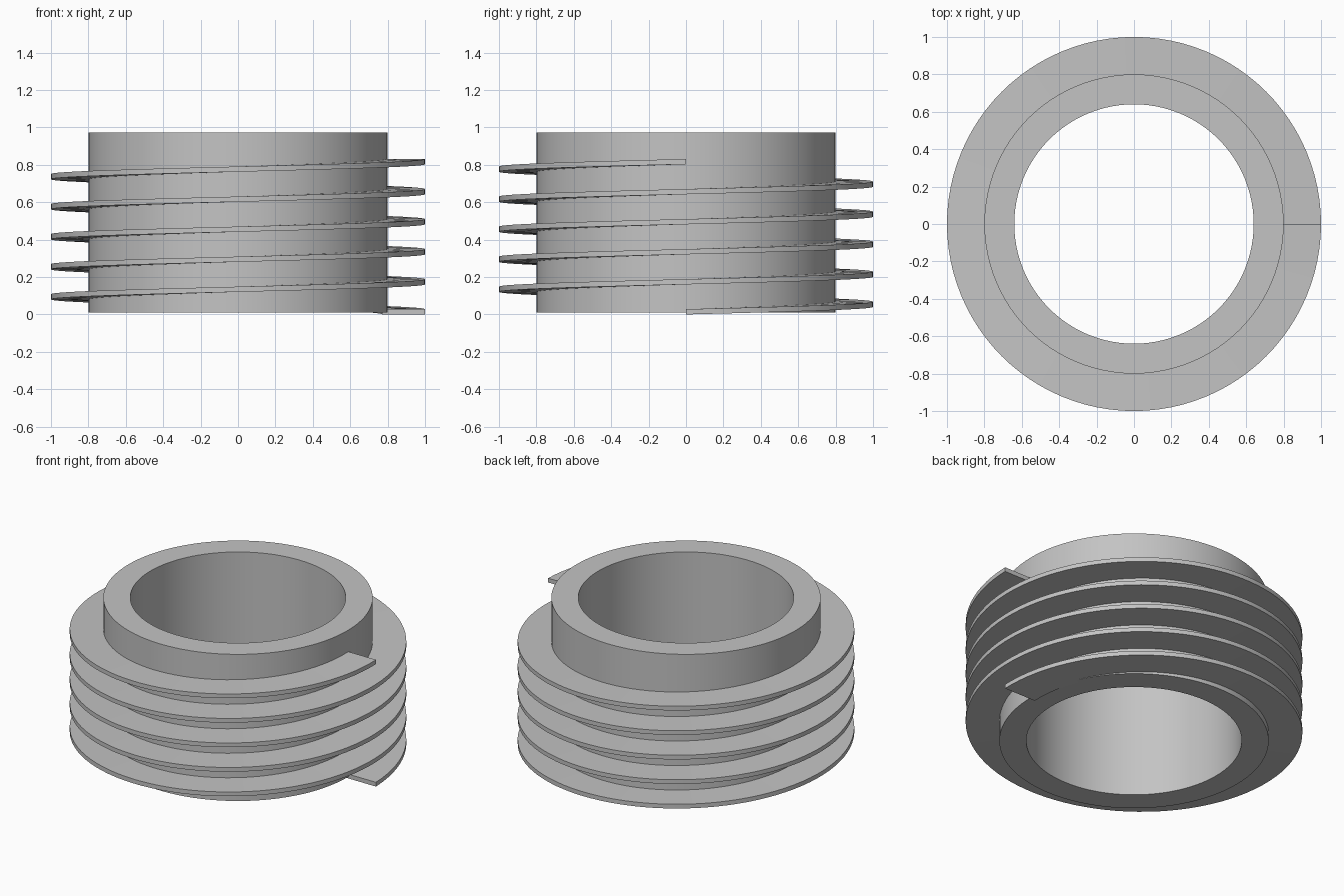
import bpy, bmesh, math

if "Cube" in bpy.data.objects:
    bpy.data.objects.remove(bpy.data.objects["Cube"], do_unlink=True)

GREY = (0.55, 0.55, 0.55, 1)
grey = bpy.data.materials.new("plain_grey")
grey.use_nodes = True
grey.diffuse_color = GREY
grey.node_tree.nodes["Principled BSDF"].inputs["Base Color"].default_value = GREY

SEGMENTS = 96


def sweep(name, profile, turns=1, rise=0.0):
    """Turn a closed (radius, height) profile about z; a rise makes a capped helix."""
    bm = bmesh.new()
    steps = SEGMENTS * turns
    closed = rise == 0
    rings = []
    for i in range(steps if closed else steps + 1):
        a = math.tau * i / SEGMENTS
        lift = rise * i / steps
        rings.append([bm.verts.new((r * math.cos(a), r * math.sin(a), z + lift))
                      for r, z in profile])
    n = len(profile)
    for i in range(steps):
        here, ahead = rings[i], rings[(i + 1) % len(rings)]
        for j in range(n):
            k = (j + 1) % n
            bm.faces.new((here[j], ahead[j], ahead[k], here[k]))
    if not closed:
        bm.faces.new(rings[0])
        bm.faces.new(rings[-1][::-1])
    bmesh.ops.recalc_face_normals(bm, faces=bm.faces)
    mesh = bpy.data.meshes.new(name)
    bm.to_mesh(mesh)
    bm.free()
    mesh.materials.append(grey)
    obj = bpy.data.objects.new(name, mesh)
    bpy.context.collection.objects.link(obj)
    bpy.ops.object.select_all(action="DESELECT")
    obj.select_set(True)
    bpy.context.view_layer.objects.active = obj
    bpy.ops.object.shade_smooth_by_angle(angle=math.radians(30))
    return obj


def rectangle(inner, outer, bottom, top):
    return [(inner, bottom), (outer, bottom), (outer, top), (inner, top)]


# Hollow core
sweep("tube", rectangle(0.64, 0.8, 0.011, 0.972))

# Five-turn thread, its root sunk into the core
sweep("screw_thread", rectangle(0.77, 1.0, 0.0, 0.028), turns=5, rise=0.803)
